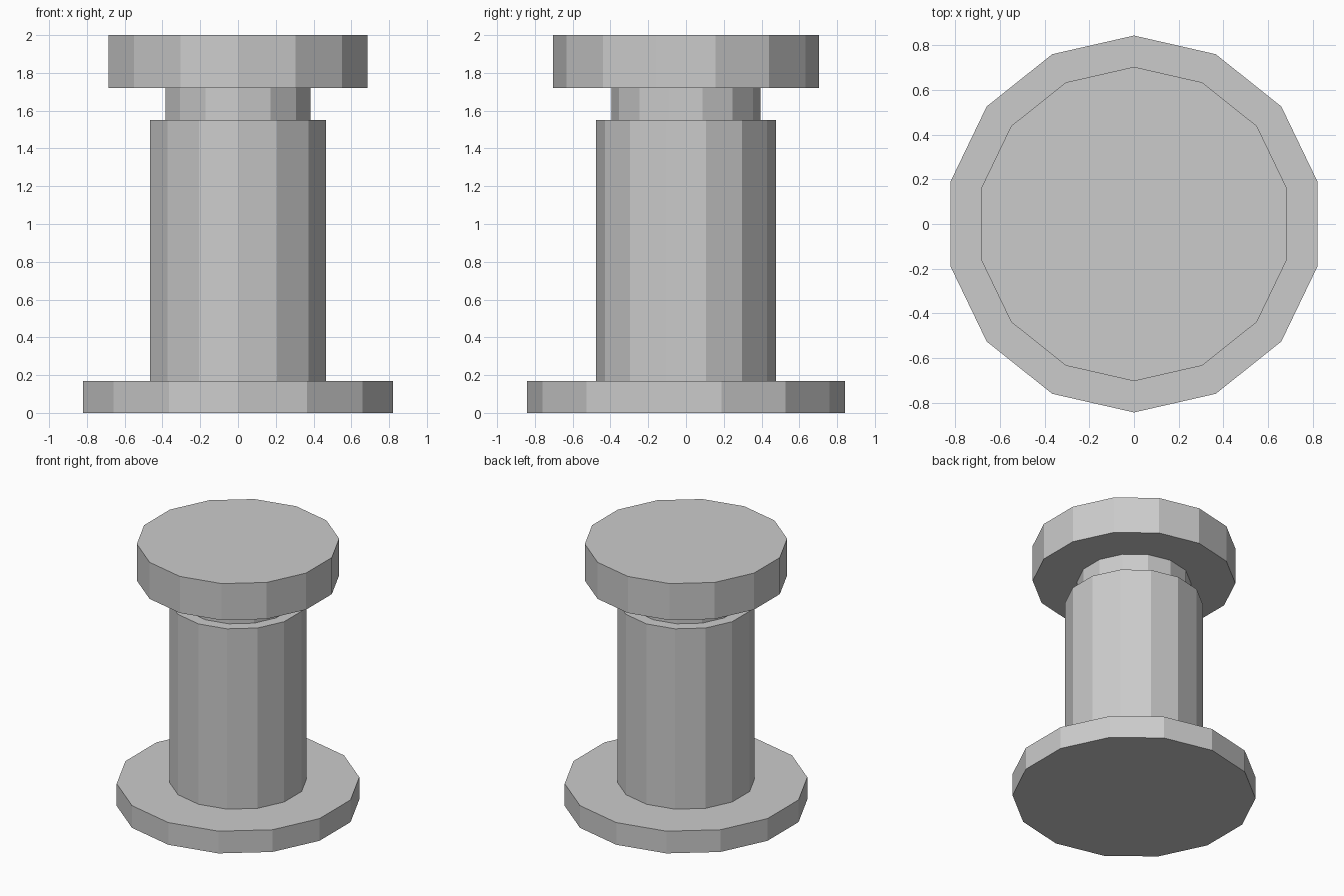
import bpy, bmesh, math

if "Cube" in bpy.data.objects:
    bpy.data.objects.remove(bpy.data.objects["Cube"])

SIDES = 14


def drum(name, radius, z0, z1):
    """Flat-faced 14-sided drum with a corner pointing along +y."""
    bm = bmesh.new()
    ring = [bm.verts.new((radius * math.sin(-2 * math.pi * i / SIDES),
                          radius * math.cos(2 * math.pi * i / SIDES), z0))
            for i in range(SIDES)]
    bottom = bm.faces.new(ring)
    top = bmesh.ops.extrude_face_region(bm, geom=[bottom], use_keep_orig=True)["geom"]
    for v in top:
        if isinstance(v, bmesh.types.BMVert):
            v.co.z = z1
    bmesh.ops.recalc_face_normals(bm, faces=bm.faces)
    mesh = bpy.data.meshes.new(name)
    bm.to_mesh(mesh)
    bm.free()
    obj = bpy.data.objects.new(name, mesh)
    bpy.context.collection.objects.link(obj)
    return obj


# Stacked parts from the ground up
drum("base_flange", 0.843, 0.0, 0.17)
drum("shaft", 0.477, 0.17, 1.55)
drum("neck", 0.394, 1.55, 1.72)
drum("cap", 0.703, 1.72, 2.0)
